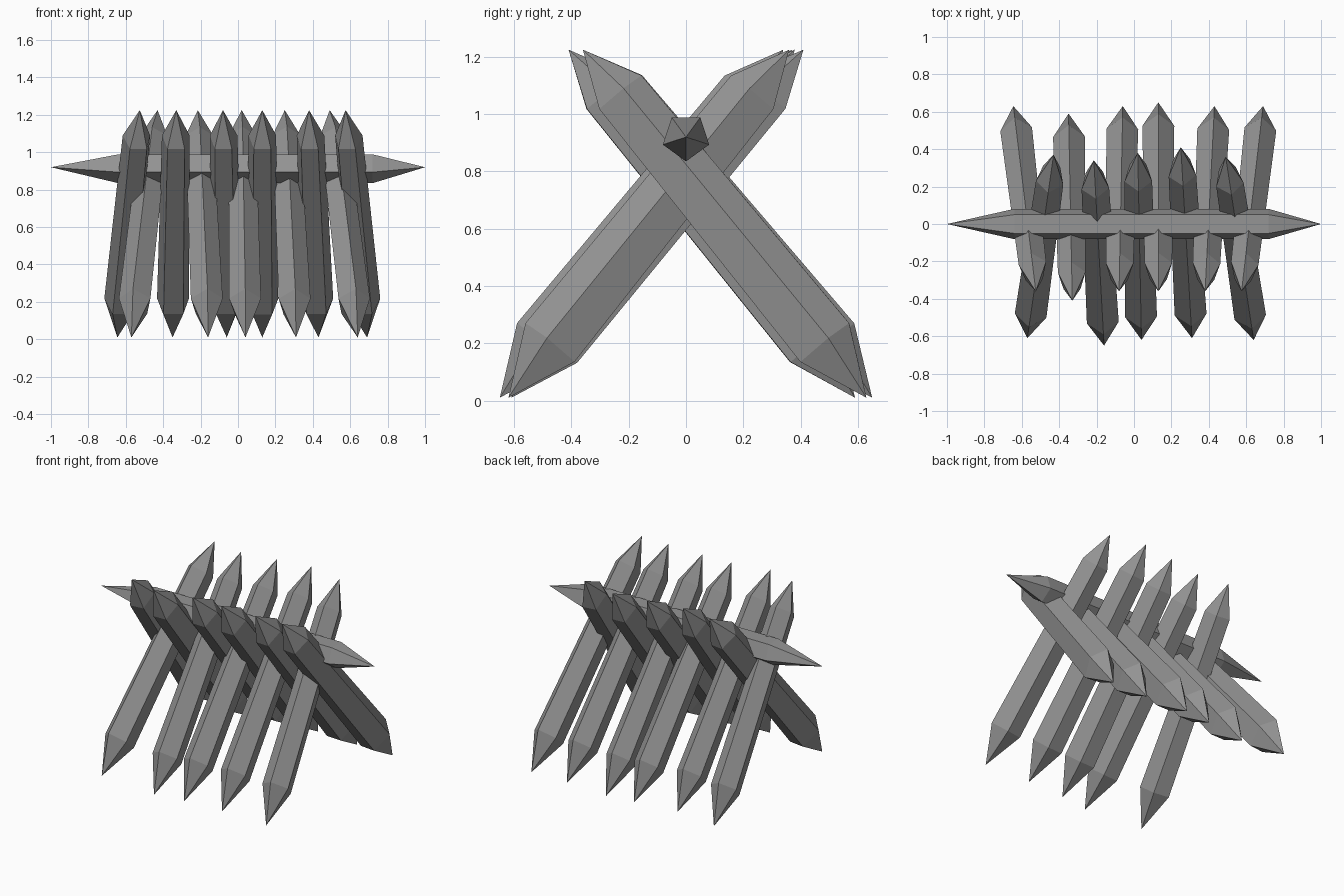
import bpy, bmesh, math
from mathutils import Vector

cube = bpy.data.objects.get("Cube")
if cube:
    bpy.data.objects.remove(cube, do_unlink=True)

wood = bpy.data.materials.new("weathered_grey")
wood.use_nodes = True
GREY = (0.3, 0.3, 0.3, 1)
wood.diffuse_color = GREY
wood.node_tree.nodes["Principled BSDF"].inputs["Base Color"].default_value = GREY


def spike(name, low, high, radii, tips, up, squash=1.0, sides=5):
    """Tapered five-sided pole, sharpened at both ends, with one ridge towards up."""
    low, high = Vector(low), Vector(high)
    axis = (high - low).normalized()
    side = axis.cross(Vector(up)).normalized()
    ridge = side.cross(axis)
    bm = bmesh.new()
    rings = []
    for centre, r in ((low + axis * tips[0], radii[0]), (high - axis * tips[1], radii[1])):
        ring = []
        for i in range(sides):
            a = math.tau * i / sides
            ring.append(bm.verts.new(centre + side * (r * squash * math.sin(a))
                                     + ridge * (r * math.cos(a))))
        rings.append(ring)
    ends = [bm.verts.new(low), bm.verts.new(high)]
    for i in range(sides):
        j = (i + 1) % sides
        bm.faces.new((rings[0][i], rings[0][j], rings[1][j], rings[1][i]))
        for ring, end in zip(rings, ends):
            bm.faces.new((ring[i], ring[j], end))
    bmesh.ops.recalc_face_normals(bm, faces=bm.faces)
    mesh = bpy.data.meshes.new(name)
    bm.to_mesh(mesh)
    bm.free()
    mesh.materials.append(wood)
    obj = bpy.data.objects.new(name, mesh)
    bpy.context.collection.objects.link(obj)


# Crossbar with its ridge underneath
spike("crossbar", (-1, 0, 0.92), (1, 0, 0.92), (0.085, 0.085), (0.36, 0.28), (0, 0, -1))

# Stakes leaning to the front: foot x, foot y, top x, top y
front_leaning = [
    (-0.645, 0.63, -0.525, -0.36), (-0.35, 0.59, -0.33, -0.41), (-0.06, 0.63, -0.08, -0.36),
    (0.13, 0.65, 0.13, -0.36), (0.43, 0.63, 0.38, -0.36), (0.69, 0.63, 0.575, -0.36),
]
# Stakes leaning to the back
back_leaning = [
    (-0.57, -0.61, -0.43, 0.37), (-0.16, -0.65, -0.215, 0.34), (0.04, -0.62, 0.02, 0.38),
    (0.31, -0.61, 0.25, 0.41), (0.64, -0.62, 0.49, 0.36),
]
for label, stakes in (("front_stake", front_leaning), ("back_stake", back_leaning)):
    for n, (x0, y0, x1, y1) in enumerate(stakes, 1):
        spike(f"{label}_{n}", (x0, y0, 0.01), (x1, y1, 1.225),
              (0.118, 0.102), (0.24, 0.2), (0, 0, 1), squash=0.76)
